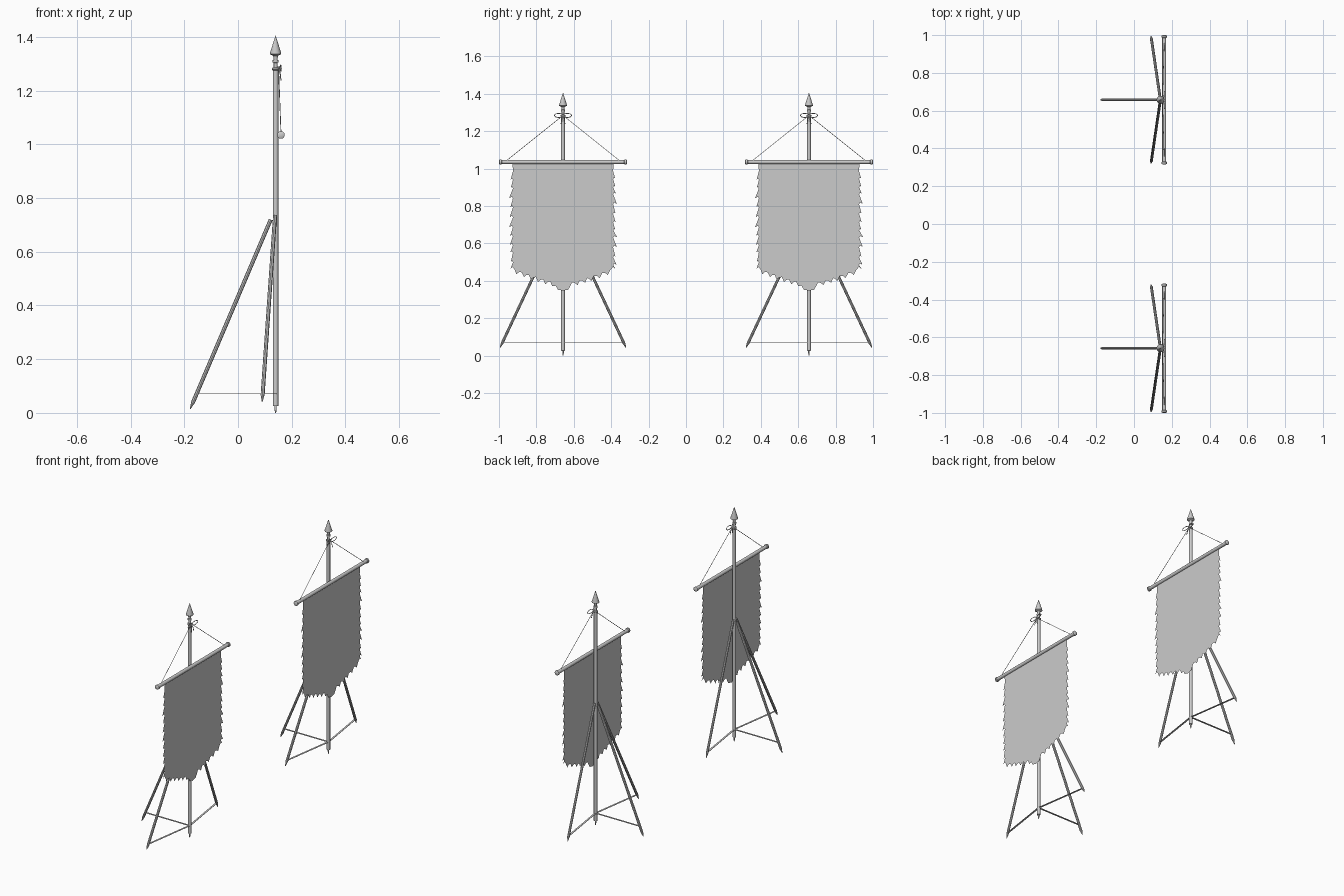
import bpy, bmesh, math, random
from mathutils import Vector

if "Cube" in bpy.data.objects:
    bpy.data.objects.remove(bpy.data.objects["Cube"], do_unlink=True)

grey = bpy.data.materials.new("plain grey")
grey.use_nodes = True
COLOUR = (0.6, 0.6, 0.6, 1)
grey.diffuse_color = COLOUR
grey.node_tree.nodes["Principled BSDF"].inputs["Base Color"].default_value = COLOUR

POLE_X = 0.14
BAR = Vector((0.16, 0, 1.035))


def finish(name, bm, offset, smooth=True):
    mesh = bpy.data.meshes.new(name)
    bm.to_mesh(mesh)
    bm.free()
    mesh.materials.append(grey)
    obj = bpy.data.objects.new(name, mesh)
    obj.location.y = offset
    bpy.context.collection.objects.link(obj)
    if smooth:
        bpy.ops.object.select_all(action="DESELECT")
        obj.select_set(True)
        bpy.context.view_layer.objects.active = obj
        bpy.ops.object.shade_smooth_by_angle(angle=math.radians(35))
    return obj


def lathe(name, start, direction, profile, offset, sides=12):
    """Round part: profile is (distance along direction, radius)."""
    bm = bmesh.new()
    turn = Vector(direction).to_track_quat("Z", "Y")
    rings = []
    for dist, radius in profile:
        ring = []
        for i in range(sides):
            a = math.tau * i / sides
            p = Vector((radius * math.cos(a), radius * math.sin(a), dist))
            ring.append(bm.verts.new(Vector(start) + turn @ p))
        rings.append(ring)
    for low, high in zip(rings, rings[1:]):
        for i in range(sides):
            j = (i + 1) % sides
            bm.faces.new((low[i], low[j], high[j], high[i]))
    bm.faces.new(rings[0][::-1])
    bm.faces.new(rings[-1])
    return finish(name, bm, offset)


def rope(name, points, radius, offset):
    """Thin round cord through the points."""
    curve = bpy.data.curves.new(name, "CURVE")
    curve.dimensions = "3D"
    curve.bevel_depth = radius
    curve.bevel_resolution = 1
    curve.use_fill_caps = True
    line = curve.splines.new("POLY")
    line.points.add(len(points) - 1)
    for point, co in zip(line.points, points):
        point.co = (*co, 1)
    curve.materials.append(grey)
    obj = bpy.data.objects.new(name, curve)
    obj.location.y = offset
    bpy.context.collection.objects.link(obj)


def strap(name, a, b, width, offset):
    """Flat horizontal strap between two points."""
    a, b = Vector(a), Vector(b)
    side = (b - a).cross(Vector((0, 0, 1))).normalized() * width / 2
    bm = bmesh.new()
    face = bm.faces.new([bm.verts.new(p) for p in (a - side, b - side, b + side, a + side)])
    up = bmesh.ops.extrude_face_region(bm, geom=[face])["geom"]
    bmesh.ops.translate(bm, vec=(0, 0, 0.002),
                        verts=[v for v in up if isinstance(v, bmesh.types.BMVert)])
    bmesh.ops.recalc_face_normals(bm, faces=bm.faces)
    finish(name, bm, offset, smooth=False)


def cloth_half(rng):
    """Ragged outline of one half, from the top edge to the bottom centre."""
    edge = [(0.27, BAR.z)]
    z = 0.985
    while z > 0.5:
        step = rng.uniform(0.036, 0.056)
        tip = rng.uniform(0.278, 0.29)
        edge += [(0.268, z), (tip, z - step * 0.95), (0.272, z - step * 0.8)]
        z -= step
    edge += [(0.268, z), (0.282, 0.462)]
    # scalloped bottom between hanging points
    y, bottom = 0.282, 0.462
    while y > 0.07:
        step = rng.uniform(0.032, 0.046)
        after = y - step
        low = 0.36 + 0.075 * (max(after, 0) / 0.25) ** 1.3
        edge += [(y - step * 0.35, bottom + 0.012), (y - step * 0.7, low + 0.026), (after, low)]
        y, bottom = after, low
    edge += [(0.04, 0.374), (0.027, 0.352), (0.012, 0.35)]
    return edge


def cloth(name, offset):
    rng = random.Random(4)
    left = [(y, z) for y, z in cloth_half(rng)]
    right = [(-y, z) for y, z in cloth_half(rng)]
    bm = bmesh.new()
    outline = left + [(0, 0.345)] + right[::-1]
    face = bm.faces.new([bm.verts.new((BAR.x, y, z)) for y, z in outline])
    face.normal_update()
    if face.normal.x < 0:
        face.normal_flip()
    bmesh.ops.triangulate(bm, faces=[face])
    finish(name, bm, offset, smooth=False)


def leg(name, top, foot, offset):
    top, foot = Vector(top), Vector(foot)
    d = foot - top
    n = d.length
    lathe(name, top, d, [(0, 0.0075), (n - 0.028, 0.0075), (n, 0.0015)], offset, 8)


for side, offset in (("right", -0.6575), ("left", 0.6575)):
    # upright with ground spike
    lathe(side + "_pole", (POLE_X, 0, 0), (0, 0, 1),
          [(0, 0.002), (0.012, 0.004), (0.025, 0.004), (0.026, 0.01), (1.282, 0.01)], offset)
    # spear point on its socket
    lathe(side + "_spear_point", (POLE_X, 0, 1.28), (0, 0, 1),
          [(0, 0.007), (0.024, 0.007), (0.025, 0.011), (0.034, 0.011), (0.035, 0.007),
           (0.05, 0.009), (0.056, 0.021), (0.06, 0.021), (0.125, 0.0005)], offset)
    # crossbar with end knobs
    lathe(side + "_crossbar", BAR - Vector((0, 0.342, 0)), (0, 1, 0),
          [(0, 0.009), (0.003, 0.014), (0.012, 0.014), (0.015, 0.0105), (0.669, 0.0105),
           (0.672, 0.014), (0.681, 0.014), (0.684, 0.009)], offset)
    cloth(side + "_banner_cloth", offset)

    # tripod legs and the straps that hold them
    feet = {"back": ((0.122, 0, 0.72), (-0.178, 0, 0.015)),
            "side_a": ((0.138, 0.012, 0.735), (0.09, 0.337, 0.042)),
            "side_b": ((0.138, -0.012, 0.735), (0.09, -0.337, 0.042))}
    for part, (top, foot) in feet.items():
        leg(side + "_" + part + "_leg", top, foot, offset)
        t = (0.07 - top[2]) / (foot[2] - top[2])
        end = Vector(top).lerp(Vector(foot), t)
        strap(side + "_" + part + "_strap", (POLE_X, 0, 0.07), end, 0.011, offset)

    # hanging cord, wrapped knot and bow
    knot = Vector((POLE_X + 0.011, 0, 1.284))
    for s in (-1, 1):
        rope(side + "_hanging_cord", [knot, (BAR.x, s * 0.3, BAR.z + 0.009)], 0.0015, offset)
        loop = [knot + Vector((0.004 + 0.006 * math.sin(a / 2),
                               s * 0.023 * (1 - math.cos(a)),
                               0.011 * math.sin(a))) for a in
                [math.tau * i / 14 for i in range(15)]]
        rope(side + "_bow_loop", loop, 0.002, offset)
        rope(side + "_bow_tail", [knot, knot + Vector((0.006, s * 0.006, -0.02)),
                                  knot + Vector((0.009, s * 0.011, -0.045))], 0.002, offset)
    lathe(side + "_cord_wrap", (POLE_X, 0, 1.276), (0, 0, 1),
          [(0, 0.011), (0.002, 0.0135), (0.008, 0.0135), (0.01, 0.011)], offset)
    lathe(side + "_knot", knot - Vector((0, 0, 0.006)), (0, 0, 1),
          [(0, 0.002), (0.003, 0.006), (0.009, 0.006), (0.012, 0.002)], offset, 8)
